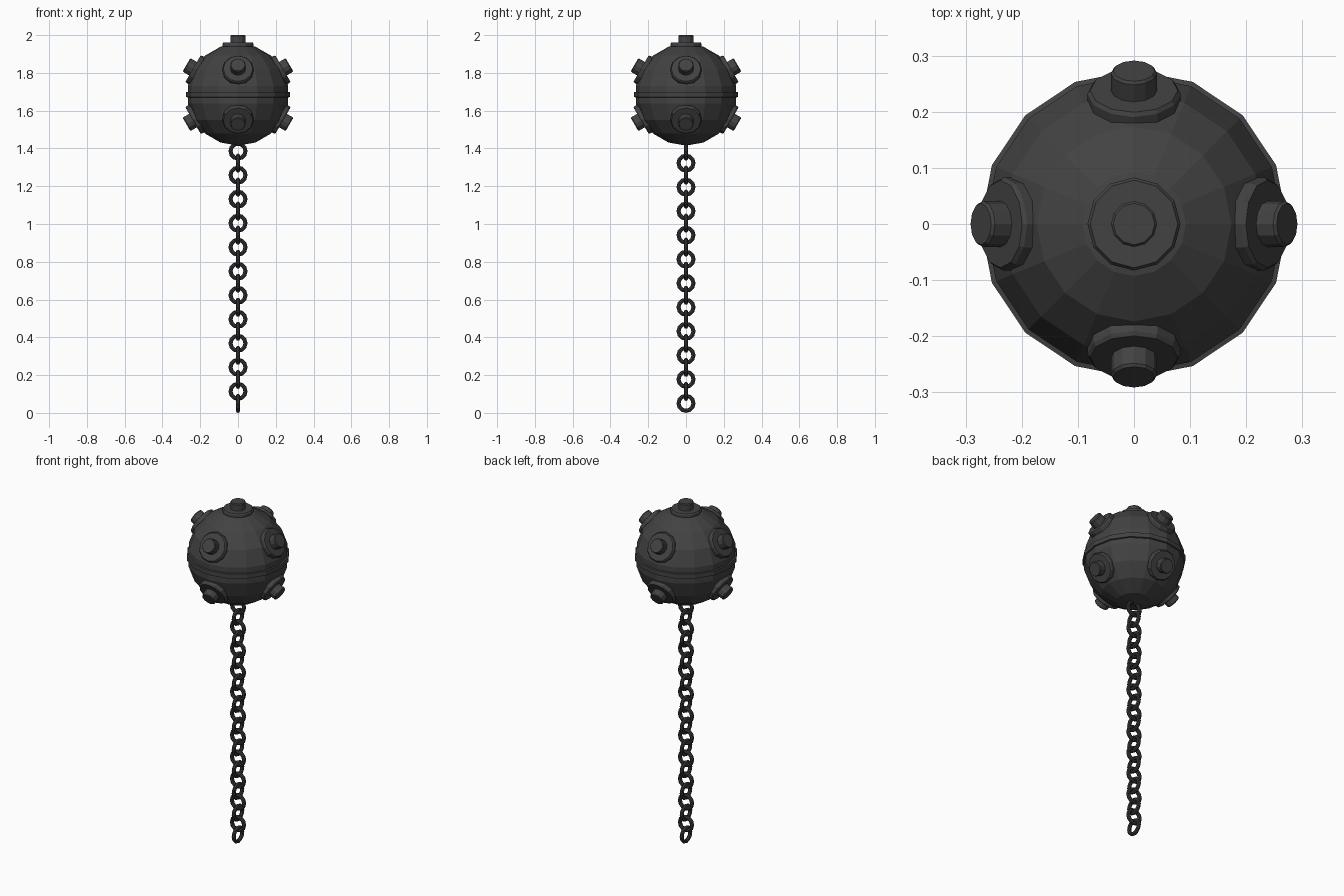
import bpy, math
from mathutils import Matrix, Vector

if "Cube" in bpy.data.objects:
    bpy.data.objects.remove(bpy.data.objects["Cube"])

CZ = 1.685  # centre height of the ball


def material(name, v):
    m = bpy.data.materials.new(name)
    m.diffuse_color = (v, v, v, 1)
    m.use_nodes = True
    m.node_tree.nodes["Principled BSDF"].inputs["Base Color"].default_value = m.diffuse_color
    return m


iron = material("dark_iron", 0.055)
chain_iron = material("chain_iron", 0.04)


def lathe(name, profile, sides, matrix, mat):
    """Revolve an (r, z) profile around z, capping both ends."""
    verts, faces = [], []
    for r, z in profile:
        for i in range(sides):
            a = 2 * math.pi * i / sides
            verts.append((r * math.cos(a), r * math.sin(a), z))
    for k in range(len(profile) - 1):
        for i in range(sides):
            j = (i + 1) % sides
            faces.append((k * sides + i, k * sides + j, (k + 1) * sides + j, (k + 1) * sides + i))
    faces.append(tuple(reversed(range(sides))))
    faces.append(tuple(range((len(profile) - 1) * sides, len(profile) * sides)))
    me = bpy.data.meshes.new(name)
    me.from_pydata(verts, [], faces)
    ob = bpy.data.objects.new(name, me)
    bpy.context.collection.objects.link(ob)
    ob.matrix_world = matrix
    me.materials.append(mat)
    return ob


# Faceted ball
bpy.ops.mesh.primitive_uv_sphere_add(segments=16, ring_count=9, radius=0.27, location=(0, 0, CZ))
ball = bpy.context.object
ball.name = "ball"
ball.data.materials.append(iron)

# Raised seam around the equator
lathe("seam_band", [(0.262, -0.016), (0.274, -0.013), (0.274, 0.013), (0.262, 0.016)],
      16, Matrix.Translation((0, 0, CZ)), iron)

# Studs: one on top, four above and four below the seam
directions = [Vector((0, 0, 1))]
for elev in (30, -30):
    for k in range(4):
        e, a = math.radians(elev), k * math.pi / 2
        directions.append(Vector((math.cos(e) * math.cos(a), math.cos(e) * math.sin(a), math.sin(e))))
for n, d in enumerate(directions):
    m = Matrix.Translation((0, 0, CZ)) @ d.to_track_quat('Z', 'Y').to_matrix().to_4x4()
    lathe(f"stud_plate_{n}", [(0.083, 0.235), (0.083, 0.268), (0.078, 0.275)], 12, m, iron)
    lathe(f"stud_pin_{n}", [(0.041, 0.26), (0.041, 0.31), (0.037, 0.315)], 12, m, iron)

# Chain of round links, alternately turned a quarter
for k in range(22):
    turn = 0 if k % 2 else math.pi / 2
    bpy.ops.mesh.primitive_torus_add(major_segments=12, minor_segments=8,
                                     major_radius=0.0395, minor_radius=0.011,
                                     location=(0, 0, 0.0505 + 0.0636 * k),
                                     rotation=(math.pi / 2, 0, turn))
    link = bpy.context.object
    link.name = f"chain_link_{k}"
    link.data.materials.append(chain_iron)
